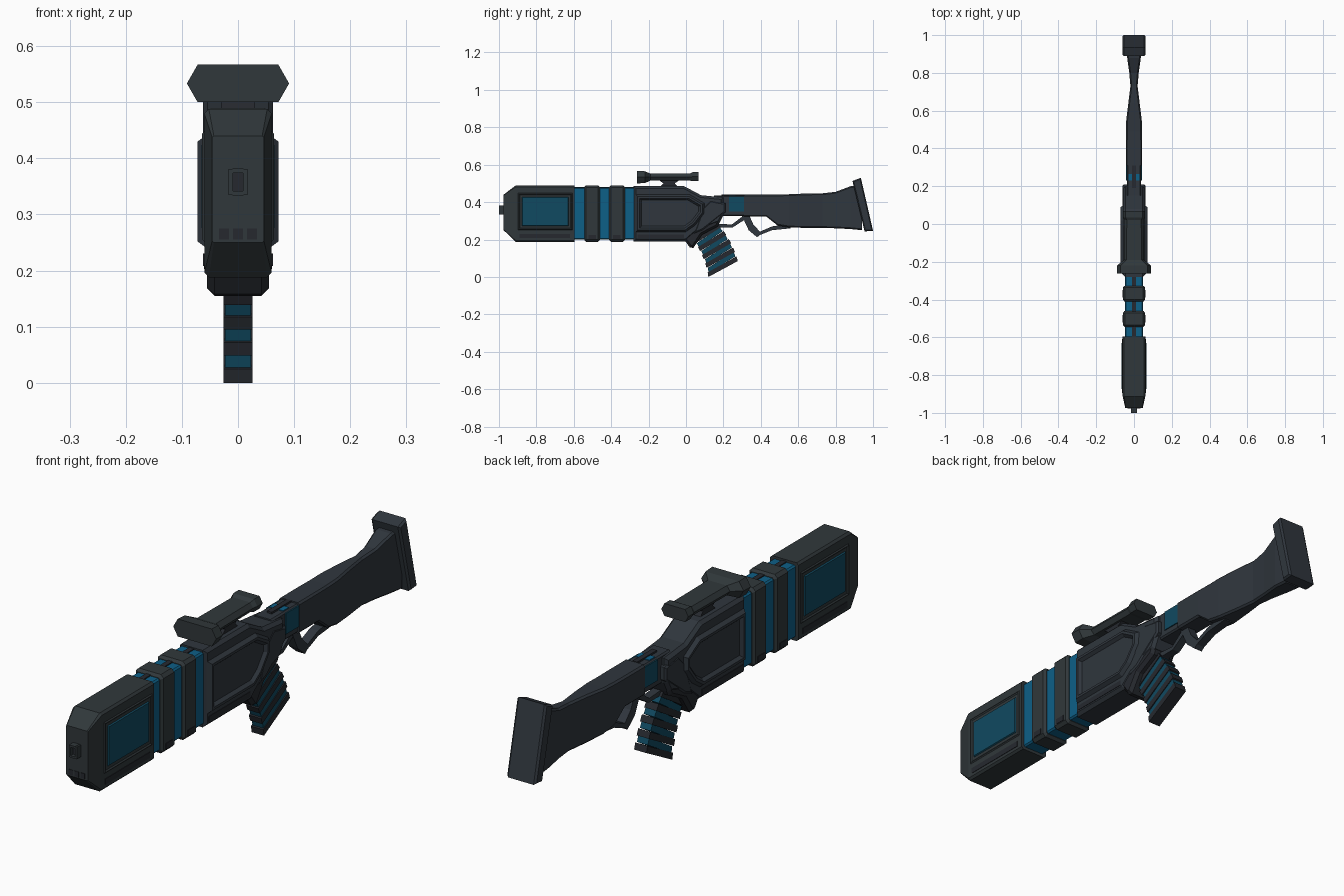
import bpy, bmesh


def material(name, rgb):
    m = bpy.data.materials.new(name)
    m.diffuse_color = (*rgb, 1)
    return m


GRAPHITE = material("graphite", (0.030, 0.039, 0.043))
SLATE = material("slate", (0.029, 0.037, 0.047))
DARK = material("dark_grey", (0.019, 0.022, 0.028))
BLUE = material("bright_blue", (0.004, 0.115, 0.245))
TEAL = material("deep_teal", (0.005, 0.068, 0.120))


def finish(name, bm, mats):
    bmesh.ops.recalc_face_normals(bm, faces=bm.faces)
    me = bpy.data.meshes.new(name)
    bm.to_mesh(me)
    bm.free()
    for m in mats:
        me.materials.append(m)
    ob = bpy.data.objects.new(name, me)
    bpy.context.collection.objects.link(ob)
    return ob


def loft(name, rings, mat):
    """Closed skin through rings holding equal numbers of points."""
    bm = bmesh.new()
    vs = [[bm.verts.new(p) for p in r] for r in rings]
    n = len(vs[0])
    for a, b in zip(vs, vs[1:]):
        for i in range(n):
            bm.faces.new((a[i], a[(i + 1) % n], b[(i + 1) % n], b[i]))
    bm.faces.new(vs[0])
    bm.faces.new(vs[-1])
    return finish(name, bm, [mat])


def slab(name, profile, w, mat, steps=(), accent=None):
    """(y, z) profile extruded to +-w; each step (inset, outward, accented) reshapes both sides."""
    bm = bmesh.new()
    left = bm.faces.new([bm.verts.new((-w, y, z)) for y, z in profile])
    right = bm.faces.new([bm.verts.new((w, y, z)) for y, z in profile])
    n = len(profile)
    lv, rv = list(left.verts), list(right.verts)
    for i in range(n):
        j = (i + 1) % n
        bm.faces.new((lv[i], lv[j], rv[j], rv[i]))
    bmesh.ops.recalc_face_normals(bm, faces=bm.faces)
    for f, s in ((left, -1), (right, 1)):
        for inset, out, accented in steps:
            rim = bmesh.ops.inset_region(bm, faces=[f], thickness=inset, use_even_offset=True)["faces"]
            for v in f.verts:
                v.co.x += s * out
            for g in list(rim) + [f]:
                g.material_index = 1 if accented else 0
    return finish(name, bm, [mat] + ([accent] if accent else []))


def rect(y0, y1, z0, z1):
    return [(y0, z0), (y1, z0), (y1, z1), (y0, z1)]


def box(name, x0, x1, y0, y1, z0, z1, mat):
    return loft(name, [[(x, y0, z0), (x, y1, z0), (x, y1, z1), (x, y0, z1)] for x in (x0, x1)], mat)


def section(y, z0, z1, w, c):
    """Chamfered rectangle across the gun at station y."""
    half = [(w - c, z0), (w, z0 + c), (w, z1 - c), (w - c, z1)]
    return [(x, y, z) for x, z in half] + [(-x, y, z) for x, z in reversed(half)]


# Front housing with tapering nose
loft("front_housing", [section(-0.975, 0.25, 0.44, 0.046, 0.003), section(-0.912, 0.188, 0.488, 0.06, 0.008),
                       section(-0.595, 0.188, 0.488, 0.06, 0.008)], GRAPHITE)
slab("front_side_panel", rect(-0.9, -0.605, 0.25, 0.45), 0.058, GRAPHITE,
     [(0.006, 0.006, 0), (0.008, -0.006, 0), (0.008, 0, 0), (0.004, 0.007, 1)], TEAL)

# Muzzle port and vents
for s, x in enumerate((-0.013, 0.013)):
    box(f"muzzle_side_{s}", x - 0.004, x + 0.004, -1.0, -0.97, 0.335, 0.381, GRAPHITE)
for s, z in enumerate((0.338, 0.378)):
    box(f"muzzle_rim_{s}", -0.01, 0.01, -1.0, -0.97, z - 0.004, z + 0.004, GRAPHITE)
box("muzzle_bore", -0.01, 0.01, -0.985, -0.97, 0.34, 0.378, DARK)
for s, x in enumerate((-0.025, 0, 0.025)):
    box(f"nose_vent_{s}", x - 0.009, x + 0.009, -0.977, -0.97, 0.255, 0.275, DARK)

# Glowing inner barrel with raised ribs
loft("blue_core", [section(y, 0.2, 0.478, 0.048, 0.006) for y in (-0.6, -0.275)], BLUE)
box("core_spine", -0.01, 0.01, -0.6, -0.275, 0.47, 0.482, DARK)
for i, y in enumerate((-0.502, -0.369)):
    loft(f"rib_{i}", [section(y - 0.042, 0.198, 0.48, 0.05, 0.006), section(y - 0.032, 0.188, 0.49, 0.059, 0.012),
                      section(y + 0.032, 0.188, 0.49, 0.059, 0.012), section(y + 0.042, 0.198, 0.48, 0.05, 0.006)], GRAPHITE)
    slab(f"rib_pad_{i}", rect(y - 0.02, y + 0.02, 0.203, 0.225), 0.061, DARK)

# Lower side rails
slab("front_rail", rect(-0.89, -0.62, 0.208, 0.23), 0.062, DARK)

# Receiver, bulged side plates and top
slab("receiver", [(-0.28, 0.19), (0.0, 0.19), (0.07, 0.25), (0.18, 0.29), (0.2, 0.33), (0.2, 0.425),
                  (0.08, 0.437), (-0.01, 0.485), (-0.28, 0.485)], 0.046, SLATE, [(0.012, 0.012, 0)])
slab("receiver_rail", rect(-0.26, -0.01, 0.208, 0.228), 0.06, DARK)
slab("receiver_side_plate", [(-0.27, 0.24), (0.0, 0.24), (0.05, 0.275), (0.1, 0.34), (0.1, 0.395), (0.02, 0.442),
                             (-0.27, 0.442)], 0.056, SLATE,
     [(0.012, 0.016, 0), (0.01, 0, 0), (0.01, -0.012, 0)])
slab("rear_side_plate", [(0.04, 0.23), (0.09, 0.25), (0.21, 0.345), (0.21, 0.395), (0.13, 0.41), (0.09, 0.37)],
     0.054, SLATE, [(0.008, 0.006, 0)])

# Grip socket and curved banded grip
slab("grip_socket", [(-0.01, 0.2), (0.02, 0.158), (0.04, 0.155), (0.085, 0.225), (0.17, 0.27), (0.2, 0.34), (0.05, 0.33)],
     0.042, DARK, [(0.012, 0.013, 0)])


def grip_edge(t):
    bow = 0.012 * 4 * t * (1 - t)
    return ((0.037 + 0.083 * t + bow, 0.2 - 0.2 * t + bow * 0.5),
            (0.17 + 0.107 * t + bow, 0.285 - 0.2 * t + bow * 0.5))


for i in range(9):
    (a, b), (c, d) = grip_edge(i / 9), grip_edge((i + 1) / 9)
    teal = i % 2
    e = 0.006 if teal else 0
    slab(f"grip_band_{i}", [(a[0] + e, a[1]), (c[0] + e, c[1]), (d[0] - e, d[1]), (b[0] - e, b[1])],
         0.023 if teal else 0.026, TEAL if teal else DARK)

# Neck with teal inlay
loft("neck", [section(y, 0.325, 0.435, 0.038, 0.006) for y in (0.15, 0.33)], SLATE)
slab("neck_inlay", rect(0.23, 0.31, 0.35, 0.43), 0.042, TEAL)
box("neck_inlay_top", -0.03, 0.03, 0.23, 0.265, 0.43, 0.438, BLUE)
box("neck_spine", -0.01, 0.01, 0.19, 0.31, 0.43, 0.442, DARK)

# Trigger guard, lever and under-stock bar
slab("trigger_guard", [(0.17, 0.265), (0.25, 0.265), (0.32, 0.31), (0.31, 0.33), (0.245, 0.28), (0.17, 0.285)], 0.016, SLATE)
slab("lever", [(0.3, 0.325), (0.335, 0.25), (0.38, 0.212), (0.405, 0.232), (0.36, 0.28), (0.34, 0.325)], 0.018, SLATE)
slab("under_bar", [(0.385, 0.22), (0.46, 0.25), (0.56, 0.26), (0.56, 0.285), (0.46, 0.27), (0.39, 0.24)], 0.018, SLATE)

# Shoulder stock, pinched at the wrist, and butt plate
loft("stock", [section(y, z0, z1, w, 0.007) for y, z0, z1, w in (
    (0.31, 0.322, 0.44, 0.043), (0.43, 0.322, 0.44, 0.043), (0.49, 0.275, 0.44, 0.042), (0.55, 0.265, 0.442, 0.041),
    (0.64, 0.262, 0.446, 0.03), (0.73, 0.262, 0.447, 0.019), (0.8, 0.26, 0.455, 0.025),
    (0.88, 0.256, 0.485, 0.036), (0.94, 0.25, 0.49, 0.037))], SLATE)
slab("butt_plate", [(0.955, 0.243), (1.0, 0.247), (0.935, 0.53), (0.89, 0.513)], 0.054, SLATE, [(0.006, 0.008, 0)])


# Sight: hexagonal ends on a slim bar
def hexagon(y, z0, z1, w, flat):
    zm = (z0 + z1) / 2
    return [(-w, y, zm), (-flat, y, z0), (flat, y, z0), (w, y, zm), (flat, y, z1), (-flat, y, z1)]


loft("sight", [hexagon(*r) for r in (
    (-0.262, 0.5, 0.567, 0.091, 0.072), (-0.22, 0.502, 0.565, 0.09, 0.071), (-0.19, 0.515, 0.552, 0.054, 0.04),
    (0.02, 0.515, 0.552, 0.05, 0.038), (0.035, 0.512, 0.56, 0.057, 0.044), (0.068, 0.512, 0.56, 0.057, 0.044))], GRAPHITE)
slab("sight_mount", [(-0.14, 0.48), (-0.04, 0.48), (-0.06, 0.5), (-0.035, 0.518), (-0.145, 0.518), (-0.12, 0.5)], 0.03, DARK)
